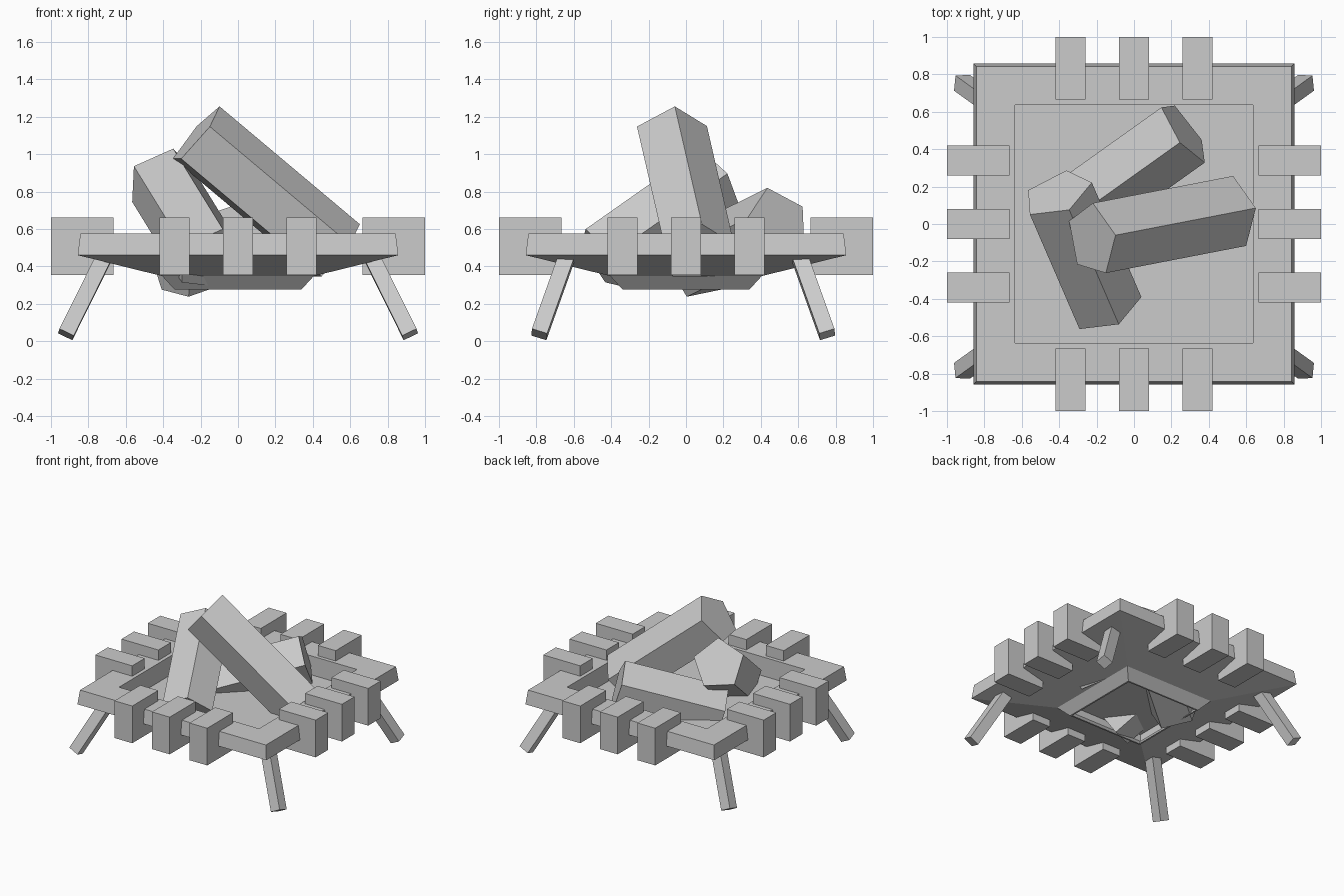
import bpy, bmesh
from math import pi
from mathutils import Vector, Quaternion

if "Cube" in bpy.data.objects:
    bpy.data.objects.remove(bpy.data.objects["Cube"])


def finish(bm, name):
    bmesh.ops.recalc_face_normals(bm, faces=bm.faces)
    mesh = bpy.data.meshes.new(name)
    bm.to_mesh(mesh)
    bm.free()
    ob = bpy.data.objects.new(name, mesh)
    bpy.context.collection.objects.link(ob)
    return ob


def skin(rings, name):
    """Join rings of points into a closed shell with capped ends."""
    bm = bmesh.new()
    loops = [[bm.verts.new(p) for p in ring] for ring in rings]
    n = len(loops[0])
    for a, b in zip(loops, loops[1:]):
        for i in range(n):
            j = (i + 1) % n
            bm.faces.new((a[i], a[j], b[j], b[i]))
    bm.faces.new(loops[0])
    bm.faces.new(loops[-1])
    return finish(bm, name)


def prism(name, start, offset, spoke, radius, sides):
    """Regular prism whose first corner points along spoke."""
    start, offset, spoke = Vector(start), Vector(offset), Vector(spoke)
    axis = offset.normalized()
    spoke = (spoke - axis * spoke.dot(axis)).normalized() * radius
    ring = [start + Quaternion(axis, 2 * pi * i / sides) @ spoke
            for i in range(sides)]
    return skin([ring, [p + offset for p in ring]], name)


def box(name, lo, hi):
    (x0, y0, z0), (x1, y1, z1) = lo, hi
    return skin([[(x0, y0, z), (x1, y0, z), (x1, y1, z), (x0, y1, z)]
                 for z in (z0, z1)], name)


# Square tray: sunken floor, rim, sloped underside and hollow base collar
profile = [(0.635, 0.42), (0.635, 0.575), (0.843, 0.575), (0.857, 0.46),
           (0.405, 0.348), (0.338, 0.275), (0.325, 0.275), (0.385, 0.345),
           (0.385, 0.40)]
skin([[(-h, -h, z), (h, -h, z), (h, h, z), (-h, h, z)] for h, z in profile],
     "fire_tray")

# Edge blocks, three per side
for s in (-1, 1):
    y0, y1 = sorted((s * 0.665, s * 1.0))
    for c in (-0.34, 0, 0.34):
        box("rim_block", (c - 0.081, y0, 0.355), (c + 0.081, y1, 0.66))
        box("rim_block", (y0, c - 0.081, 0.355), (y1, c + 0.081, 0.66))

# Splayed legs
for s in (-1, 1):
    for name, y_foot, y_top, t in (("front_leg", -0.785, -0.63, -1),
                                   ("back_leg", 0.755, 0.60, 1)):
        foot = Vector((s * 0.92, y_foot, 0.036))
        top = Vector((s * 0.705, y_top, 0.47))
        prism(name, foot, top - foot, (s, t, 0), 0.06, 4)

# Five-sided logs leaning together
prism("front_log", (-0.224, -0.082, 1.101), (0.75, 0.145, -0.63),
      (0.124, 0.022, 0.154), 0.2, 5)
prism("left_log", (-0.411, 0.163, 0.865), (0.265, -0.612, -0.43),
      (0.061, -0.083, 0.152), 0.197, 5)
prism("back_log", (0.27, 0.494, 0.63), (-0.626, -0.446, -0.22),
      (-0.025, -0.059, 0.19), 0.2, 5)
